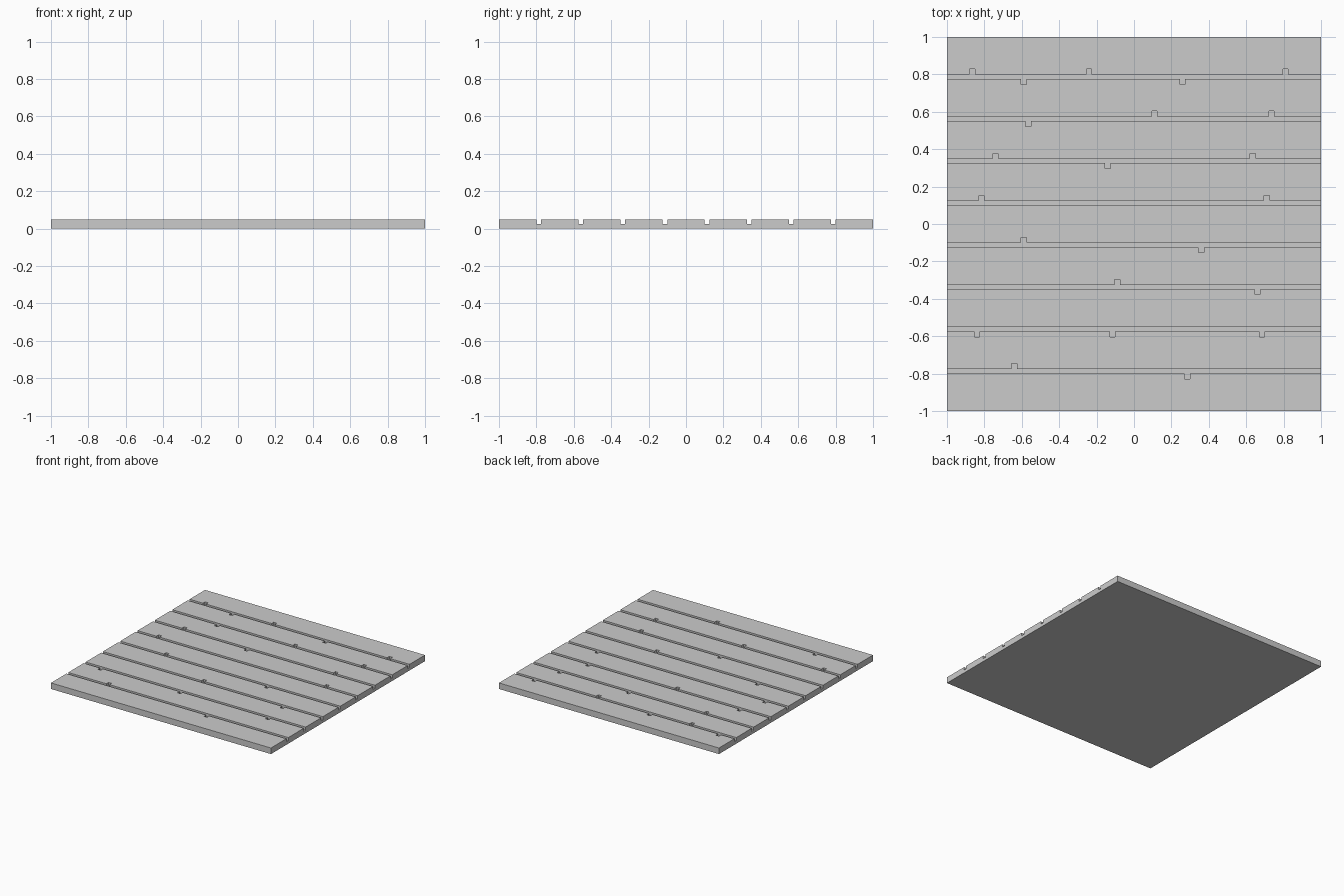
import bpy, bmesh

if "Cube" in bpy.data.objects:
    bpy.data.objects.remove(bpy.data.objects["Cube"])

BOARD, GAP, THICK, DEPTH, NOTCH = 0.2, 0.025, 0.05, 0.025, 0.028

# Notch x positions per groove, back to front: (on the back edge, on the front edge)
notches = [
    ([-0.865, -0.24, 0.81], [-0.59, 0.26]),
    ([0.11, 0.735], [-0.565]),
    ([-0.74, 0.635], [-0.14]),
    ([-0.815, 0.71], []),
    ([-0.59], [0.36]),
    ([-0.09], [0.66]),
    ([], [-0.84, -0.115, 0.685]),
    ([-0.64], [0.285]),
]


def finish(bm, name):
    bmesh.ops.recalc_face_normals(bm, faces=bm.faces)
    mesh = bpy.data.meshes.new(name)
    bm.to_mesh(mesh)
    bm.free()
    obj = bpy.data.objects.new(name, mesh)
    bpy.context.collection.objects.link(obj)
    return obj


def edge(y, xs, side):
    """One groove edge, left to right, stepping out around each notch."""
    pts = [(-1.1, y)]
    for x in sorted(xs):
        a, b, out = x - NOTCH / 2, x + NOTCH / 2, y + side * NOTCH
        pts += [(a, y), (a, out), (b, out), (b, y)]
    return pts + [(1.1, y)]


# Floor slab
bm = bmesh.new()
bmesh.ops.create_cube(bm, size=1)
bmesh.ops.scale(bm, vec=(2, 2, THICK), verts=bm.verts)
bmesh.ops.translate(bm, vec=(0, 0, THICK / 2), verts=bm.verts)
planks = finish(bm, "plank_floor")

# Grooves between boards, with their nicked edges
bm = bmesh.new()
for i, (back, front) in enumerate(notches):
    yc = 1 - BOARD - GAP / 2 - i * (BOARD + GAP)
    outline = edge(yc - GAP / 2, front, -1) + edge(yc + GAP / 2, back, 1)[::-1]
    face = bm.faces.new([bm.verts.new((x, y, THICK - DEPTH)) for x, y in outline])
    ext = bmesh.ops.extrude_face_region(bm, geom=[face], use_keep_orig=True)
    top = [v for v in ext["geom"] if isinstance(v, bmesh.types.BMVert)]
    bmesh.ops.translate(bm, vec=(0, 0, 0.1), verts=top)
cutter = finish(bm, "groove_cutter")
cutter.hide_render = True

# Cut the grooves
mod = planks.modifiers.new("grooves", 'BOOLEAN')
mod.operation = 'DIFFERENCE'
mod.solver = 'EXACT'
mod.object = cutter
bpy.context.view_layer.objects.active = planks
bpy.ops.object.modifier_apply(modifier=mod.name)
bpy.data.objects.remove(cutter)
